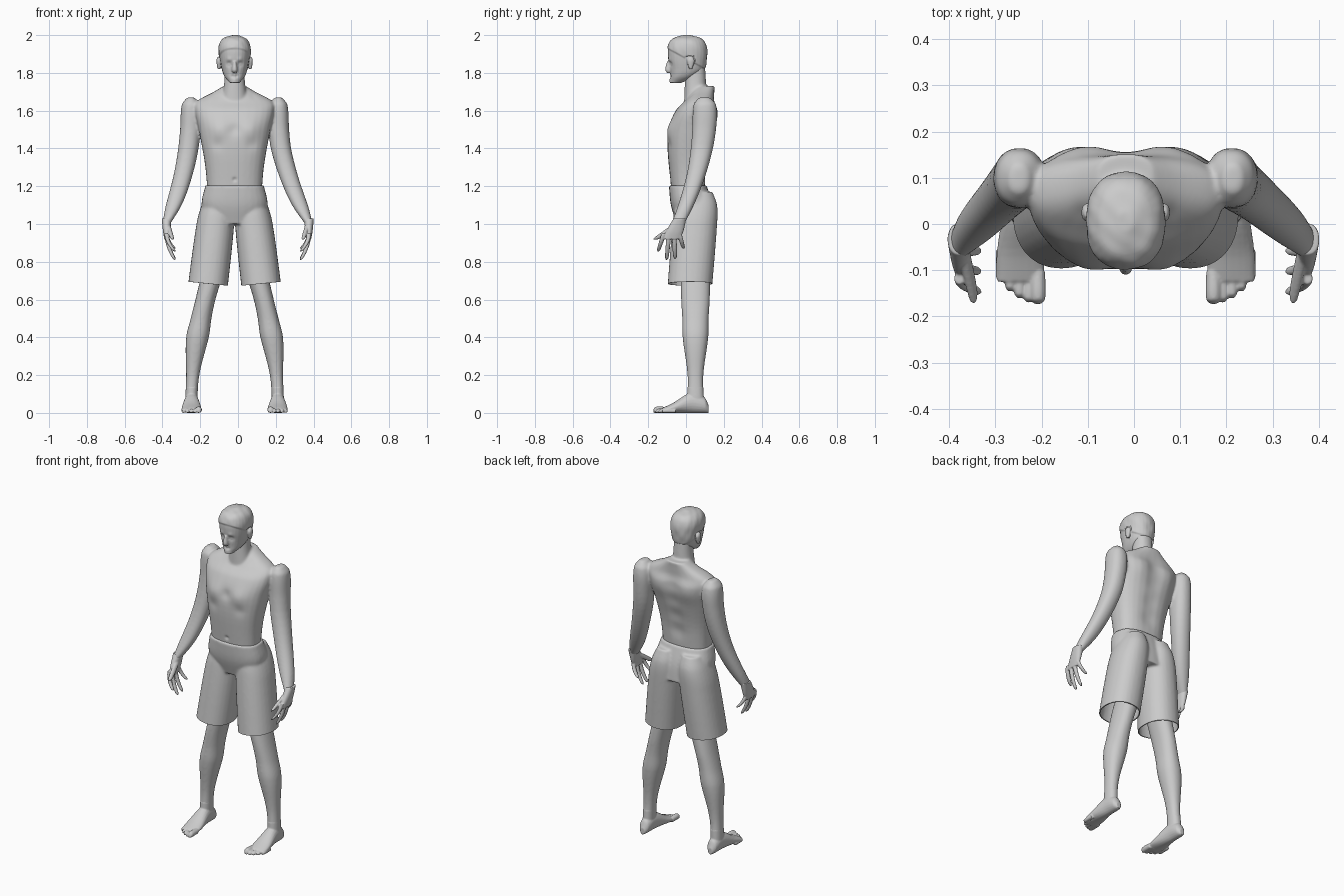
import bpy, bmesh, math
from mathutils import Vector

cube = bpy.data.objects.get("Cube")
if cube:
    bpy.data.objects.remove(cube, do_unlink=True)

MIDLINE = -0.018  # the body's own centre plane
SIDES = {"right": -1, "left": 1}

grey = bpy.data.materials.new("plain grey")
grey.use_nodes = True
grey.diffuse_color = (0.6, 0.6, 0.6, 1)
shader = next(node for node in grey.node_tree.nodes if node.type == 'BSDF_PRINCIPLED')
shader.inputs["Base Color"].default_value = grey.diffuse_color


def refine(rows, steps=6):
    """Fill in (station, width, depth) rows with smooth in-between rows."""
    def slope(i, k):
        before, after = rows[max(i - 1, 0)], rows[min(i + 1, len(rows) - 1)]
        return (after[k] - before[k]) / (after[0] - before[0])

    for i, (start, end) in enumerate(zip(rows, rows[1:])):
        gap = end[0] - start[0]
        for s in range(steps):
            t = s / steps
            ease = t * t * (3 - 2 * t)
            yield [start[0] + gap * t] + [
                start[k] + (end[k] - start[k]) * ease
                + gap * t * (1 - t) * (slope(i, k) * (1 - t) - slope(i + 1, k) * t)
                for k in (1, 2)]
    yield rows[-1]


def rounded(value, power):
    return math.copysign(abs(value) ** (2 / power), value)


def loft(bm, rows, path, side=1, power=2.2, count=28):
    """Upright closed body of oval rings; path gives the centre at each height."""
    rings = []
    for z, width, depth in refine(rows):
        x, y = path(z)
        angles = [math.tau * k / count for k in range(count)]
        rings.append([bm.verts.new((side * x + width * rounded(math.cos(a), power),
                                    y + depth * rounded(math.sin(a), power), z)) for a in angles])
    skin(bm, rings)


def lie_flat(bm, rows, x, side, count=20):
    """Closed body running front to back and resting on the ground."""
    rings = []
    for y, width, height in refine(rows):
        angles = [math.tau * k / count for k in range(count)]
        rings.append([bm.verts.new((side * x + width * math.cos(a), y,
                                    height + height * math.sin(a))) for a in angles])
    skin(bm, rings)


def skin(bm, rings):
    for low, high in zip(rings, rings[1:]):
        for k in range(len(low)):
            bm.faces.new((low[k - 1], low[k], high[k], high[k - 1]))
    bm.faces.new(rings[0])
    bm.faces.new(rings[-1])


def bake(ob):
    graph = bpy.context.evaluated_depsgraph_get()
    mesh = bpy.data.meshes.new_from_object(ob.evaluated_get(graph))
    ob.modifiers.clear()
    ob.data = mesh


def fuse(name, bm, voxel, smoothing):
    """Merge overlapping lofts into one skin."""
    bmesh.ops.recalc_face_normals(bm, faces=bm.faces[:])
    mesh = bpy.data.meshes.new(name)
    bm.to_mesh(mesh)
    bm.free()
    ob = bpy.data.objects.new(name, mesh)
    bpy.context.collection.objects.link(ob)
    ob.location.x = MIDLINE
    merge = ob.modifiers.new("merge", 'REMESH')
    merge.mode, merge.voxel_size = 'VOXEL', voxel
    soften = ob.modifiers.new("soften", 'SMOOTH')
    soften.factor, soften.iterations = 0.5, smoothing
    bake(ob)
    return ob


def finish(ob):
    ob.data.shade_smooth()
    ob.data.set_sharp_from_angle(angle=math.radians(50))
    ob.data.materials.clear()
    ob.data.materials.append(grey)


def sculpt(ob, facing, dabs):
    """Soft raised or sunken spots (x, z, radius, height) on the front or back."""
    spots = [(Vector((s * x, z)), r, push) for x, z, r, push in dabs
             for s in (SIDES.values() if x else (1,))]
    weights = [max(0, facing * v.normal.y) for v in ob.data.vertices]
    for v, weight in zip(ob.data.vertices, weights):
        if weight:
            flat = v.co.xz
            v.co.y += facing * weight * sum(
                push * math.exp(-(flat - c).length_squared / r ** 2) for c, r, push in spots)


def leg_path(z):
    return 0.23 - 0.21 * z * z, 0.05


def arm_path(z):
    bend = 0.4 * (1.6 - z) ** 2
    return 0.23 + 0.92 * bend, 0.1 - bend


def arm_lean(side):
    """The left arm hangs a little further out."""
    return 0.08 if side > 0 else 0


# Body: torso, neck, arms and legs
bm = bmesh.new()
loft(bm, [(1.1, .14, .08), (1.3, .155, .1), (1.5, .19, .122), (1.6, .21, .11),
          (1.65, .2, .08), (1.7, .11, .06), (1.73, .06, .05)],
     lambda z: (0, .01 + max(0, z - 1.3) ** 2 / 2), power=2.5)
loft(bm, [(1.65, .07, .06), (1.75, .055, .056), (1.85, .05, .05)], lambda z: (0, .05))
for side in SIDES.values():
    loft(bm, [(1.67, .02, .03), (1.63, .05, .06), (1.5, .055, .063), (1.25, .05, .05),
              (1.1, .042, .042), (1, .021, .035)],
         lambda z: (arm_path(z)[0] + arm_lean(side) * max(0, 1.4 - z), arm_path(z)[1]), side)
    loft(bm, [(.8, .06, .08), (.6, .053, .076), (.5, .055, .07), (.4, .06, .068),
              (.2, .035, .042), (.05, .032, .045)], leg_path, side)
body = fuse("body", bm, 0.0065, 9)
sculpt(body, -1, [(.085, 1.5, .05, .012), (.09, 1.42, .03, -.005), (0, 1.5, .03, -.008),
                  (0, 1.235, .01, -.008), (.1, 1.68, .02, -.006)])
sculpt(body, 1, [(0, z / 10, .05, -.01) for z in range(13, 17)] + [(.1, 1.57, .06, .01)])
finish(body)

# Hands: palm, four curled fingers and thumb
for word, side in SIDES.items():
    bm = bmesh.new()
    out = 0.36 + 0.42 * arm_lean(side)
    loft(bm, [(1.03, .026, .034), (.96, .019, .046), (.92, .012, .045)],
         lambda z: (out, -.036 - .4 * (1.02 - z)), side)
    for i in range(4):
        top, length = 0.95, 0.145 - 0.025 * (i - 1.4) ** 2
        root, fan = 0.027 * i - 0.117, 0.018 * (i - 1.7)

        def finger_path(z):
            curl = (top - z) / length
            return out - .045 * curl ** 2, root + fan * curl

        loft(bm, [(top, .012, .013), (top - length * .9, .009, .01),
                  (top - length, .004, .004)], finger_path, side, count=14)
    loft(bm, [(.99, .012, .024), (.925, .01, .02), (.917, .004, .01)],
         lambda z: (out - .01 - .3 * (.99 - z), -.06 - 1.4 * (.99 - z)), side, count=14)
    finish(fuse(word + "_hand", bm, 0.0035, 3))

# Feet: heel to ball, ankle, then five toes
for word, side in SIDES.items():
    bm = bmesh.new()
    lie_flat(bm, [(.12, .015, .02), (.1, .03, .04), (.03, .038, .054),
                  (-.07, .052, .026), (-.125, .05, .013)], 0.228, side)
    loft(bm, [(.14, .032, .042), (.04, .032, .046)], leg_path, side)
    for i in range(5):
        x, tip = 0.19 + 0.02 * i, 0.003 * i * i - 0.173
        r = 0.011 if i else 0.016
        lie_flat(bm, [(tip + .07, r, r), (tip + .01, r, r), (tip, r / 2, r / 2)], x, side)
    finish(fuse(word + "_foot", bm, 0.004, 3))

# Head: skull and jaw, nose and ears
bm = bmesh.new()
loft(bm, [(1.747, .025, .03), (1.78, .053, .065), (1.82, .068, .09), (1.9, .08, .102),
          (1.95, .077, .095), (1.98, .055, .07), (1.995, .015, .02)],
     lambda z: (0, .006 - 9 * max(0, 1.83 - z) ** 2), power=2.3)
loft(bm, [(1.86, .008, .012), (1.815, .015, .02), (1.8, .01, .01)], lambda z: (0, -.09))
for side in SIDES.values():
    loft(bm, [(1.82, .008, .008), (1.865, .013, .02), (1.885, .008, .01)],
         lambda z: (.083, .025), side)
head = fuse("head", bm, 0.004, 3)
sculpt(head, -1, [(.03, 1.847, .016, -.011), (.03, 1.845, .008, .004), (.03, 1.87, .013, .004),
                  (.01, 1.782, .008, -.004), (0, 1.79, .008, .003), (0, 1.763, .012, .005)])
# Raised short hair above a sloping hairline
for v, normal in [(v, v.normal.copy()) for v in head.data.vertices]:
    x, y, z = v.co
    rise = z - 1.872 + 0.55 * y
    on_ear = abs(x) > 0.075 and z < 1.89 and abs(y - .025) < .03
    if rise > 0 and not on_ear:
        tuft = 0.001 * math.sin(90 * x + 40 * y) * math.sin(80 * y + 70 * z)
        v.co += normal * (0.005 + tuft) * min(1, 100 * rise)
finish(head)

# Shorts: one fused half, cut open at the hem, mirrored and thickened
bm = bmesh.new()
loft(bm, [(1, .14, .1), (1.1, .175, .11), (1.205, .155, .1)],
     lambda z: (0, .01 + .2 * (1.2 - z)), power=2.5)
loft(bm, [(1.17, .06, .08), (1.1, .085, .11), (1, .1, .118), (.6, .107, .118)],
     lambda z: (.09 + .12 * (1.1 - z), .055 - .08 * (1.1 - z)))
shorts = fuse("shorts", bm, 0.007, 8)
bm = bmesh.new()
bm.from_mesh(shorts.data)
for point, normal in (((0, 0, 0), (1, 0, 0)), ((0, 0, .67), (-.1, 0, 1))):
    bmesh.ops.bisect_plane(bm, geom=bm.verts[:] + bm.edges[:] + bm.faces[:], plane_co=point,
                           plane_no=normal, clear_inner=True)
bm.to_mesh(shorts.data)
bm.free()
shorts.modifiers.new("other half", 'MIRROR')
cloth = shorts.modifiers.new("cloth", 'SOLIDIFY')
cloth.thickness, cloth.offset = 0.006, -1
bake(shorts)
finish(shorts)
